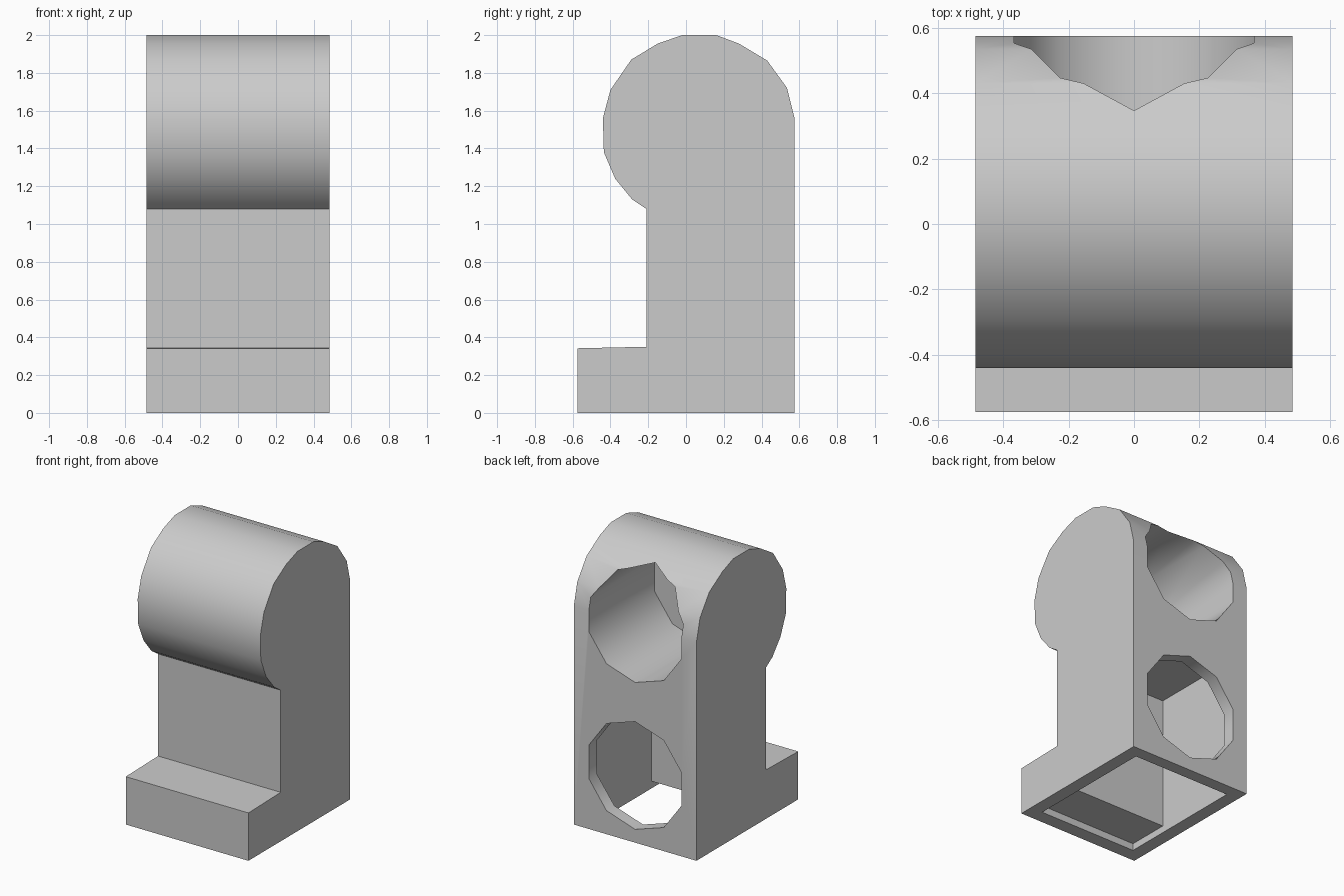
import bpy, bmesh, math

if "Cube" in bpy.data.objects:
    bpy.data.objects.remove(bpy.data.objects["Cube"])

grey = bpy.data.materials.new("plain grey")
grey.diffuse_color = (0.6, 0.6, 0.6, 1)
grey.use_nodes = True
grey.node_tree.nodes["Principled BSDF"].inputs["Base Color"].default_value = grey.diffuse_color


def prism(name, points, to_3d, start, end):
    """Extrude a closed 2D outline between two positions on an axis."""
    bm = bmesh.new()
    a = [bm.verts.new(to_3d(p, start)) for p in points]
    b = [bm.verts.new(to_3d(p, end)) for p in points]
    bm.faces.new(a)
    bm.faces.new(b)
    n = len(points)
    for i in range(n):
        j = (i + 1) % n
        bm.faces.new((a[i], a[j], b[j], b[i]))
    bmesh.ops.recalc_face_normals(bm, faces=bm.faces)
    mesh = bpy.data.meshes.new(name)
    bm.to_mesh(mesh)
    bm.free()
    mesh.materials.append(grey)
    obj = bpy.data.objects.new(name, mesh)
    bpy.context.collection.objects.link(obj)
    return obj


def along_x(p, t):
    return (t, p[0], p[1])


def along_y(p, t):
    return (p[0], t, p[1])


# Body: side outline with toe, upright and rounded head
outline = [(-0.575, 0), (0.575, 0), (0.575, 1.56), (0.535, 1.72), (0.43, 1.865),
           (0.28, 1.955), (0.16, 2.0), (-0.02, 2.0), (-0.15, 1.955), (-0.29, 1.87),
           (-0.40, 1.71), (-0.44, 1.56), (-0.435, 1.38), (-0.375, 1.24),
           (-0.285, 1.13), (-0.21, 1.08), (-0.21, 0.35), (-0.575, 0.342)]
body = prism("body", outline, along_x, -0.485, 0.485)

# Cavity open at the bottom: shallow under the toe, tall in the upright
cavity = [(-0.475, -0.1), (0.485, -0.1), (0.485, 1.0), (-0.17, 1.0),
          (-0.17, 0.05), (-0.475, 0.05)]
cutters = [prism("cavity_cutter", cavity, along_x, -0.39, 0.39)]

# Ten-sided holes in the back: lower one opens the cavity, upper one is blind
for name, z, depth in (("lower_hole_cutter", 0.48, 0.3), ("upper_hole_cutter", 1.53, -0.17)):
    ring = [(0.385 * math.sin(i * math.tau / 10), z + 0.385 * math.cos(i * math.tau / 10))
            for i in range(10)]
    cutters.append(prism(name, ring, along_y, depth, 0.8))

# Cut the body
bpy.context.view_layer.objects.active = body
body.select_set(True)
for cutter in cutters:
    mod = body.modifiers.new(cutter.name, 'BOOLEAN')
    mod.operation = 'DIFFERENCE'
    mod.solver = 'EXACT'
    mod.object = cutter
    bpy.ops.object.modifier_apply(modifier=mod.name)
    bpy.data.objects.remove(cutter)

bpy.ops.object.shade_smooth_by_angle(angle=math.radians(40))
